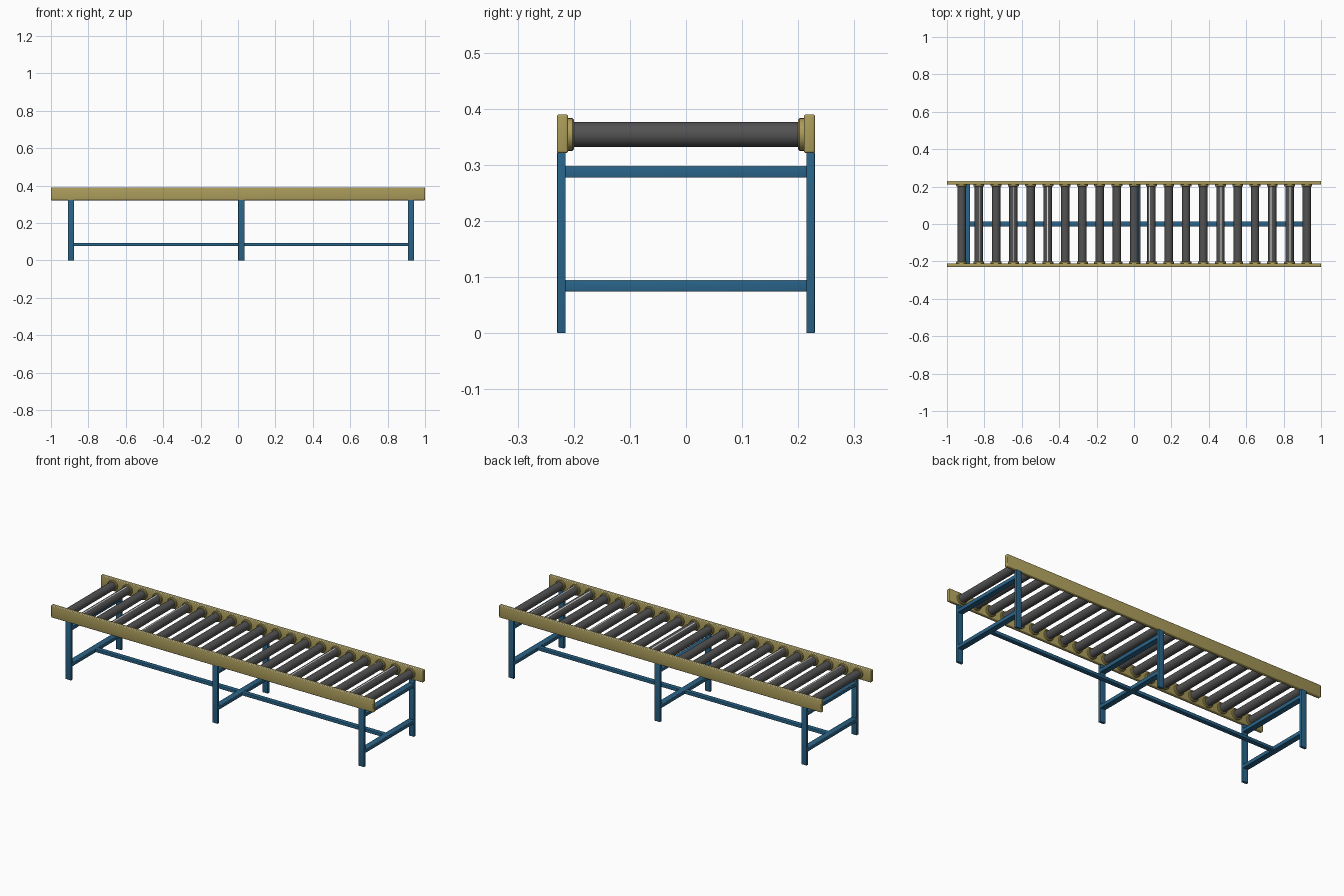
import bpy, bmesh, math

if "Cube" in bpy.data.objects:
    bpy.data.objects.remove(bpy.data.objects["Cube"])


def material(name, rgb):
    m = bpy.data.materials.new(name)
    m.diffuse_color = (*rgb, 1)
    m.use_nodes = True
    m.node_tree.nodes["Principled BSDF"].inputs["Base Color"].default_value = m.diffuse_color
    return m


OLIVE = material("olive paint", (0.41, 0.335, 0.105))
BLUE = material("blue steel", (0.022, 0.127, 0.25))
GREY = material("dark grey roller", (0.085, 0.085, 0.085))
WORN = material("pale worn edge", (0.75, 0.75, 0.73))


def finish(name, bm, *mats):
    mesh = bpy.data.meshes.new(name)
    bmesh.ops.recalc_face_normals(bm, faces=bm.faces)
    bm.to_mesh(mesh)
    bm.free()
    for m in mats:
        mesh.materials.append(m)
    ob = bpy.data.objects.new(name, mesh)
    bpy.context.collection.objects.link(ob)
    bpy.ops.object.select_all(action='DESELECT')
    ob.select_set(True)
    bpy.context.view_layer.objects.active = ob
    bpy.ops.object.shade_smooth_by_angle(angle=math.radians(35))
    return ob


def box(name, x, y, z, mat, bevel=0.001, worn=False):
    """Box from (min, max) ranges with rounded edges, upper long edges worn pale."""
    bm = bmesh.new()
    bmesh.ops.create_cube(bm, size=1)
    for v in bm.verts:
        v.co = [r[0] if c < 0 else r[1] for c, r in zip(v.co, (x, y, z))]
    bmesh.ops.bevel(bm, geom=bm.edges[:], offset=bevel, segments=3,
                    profile=0.5, affect='EDGES')
    bm.normal_update()
    if worn:
        for f in bm.faces:
            if 0.5 < f.normal.z < 0.9 and max(e.calc_length() for e in f.edges) > 0.1:
                f.material_index = 1
    return finish(name, bm, mat, WORN)


def lathe(name, x, z, profile, mat, seam=None, sides=32):
    """Closed round part about the y axis from (y, radius) points; one side may be a pale seam."""
    bm = bmesh.new()
    rings = []
    for y, r in profile:
        rings.append([bm.verts.new((x + r * math.cos(2 * math.pi * i / sides), y,
                                    z + r * math.sin(2 * math.pi * i / sides)))
                      for i in range(sides)])
    for a, b in zip(rings, rings[1:]):
        for i in range(sides):
            j = (i + 1) % sides
            f = bm.faces.new((a[i], a[j], b[j], b[i]))
            f.material_index = int(i == seam)
    bm.faces.new(rings[0])
    bm.faces.new(rings[-1])
    return finish(name, bm, mat, WORN)


# side rails
for side, s in (("front", -1), ("back", 1)):
    y = sorted((s * 0.21, s * 0.23))
    box(f"{side}_rail", (-1, 1), y, (0.321, 0.39), OLIVE, 0.004, True)

# rollers with a bearing collar at each end; some show a pale worn seam
ROLLER_Z = 0.354
SEAMS = {1: 7, 3: 7, 5: 8, 11: 10, 15: 7, 18: 9, 19: 7}
for i in range(21):
    x = -0.922 + i * 0.0923
    lathe(f"roller_{i + 1}", x, ROLLER_Z, [(-0.205, 0.0225), (0.205, 0.0225)],
          GREY, SEAMS.get(i))
    for side, s in (("front", -1), ("back", 1)):
        lathe(f"{side}_bearing_{i + 1}", x, ROLLER_Z,
              [(s * 0.212, 0.029), (s * 0.2025, 0.029), (s * 0.2, 0.0265)], OLIVE)

# leg frames: two legs and two cross bars each
for name, x0 in (("left", -0.909), ("middle", 0.001), ("right", 0.909)):
    xr = (x0, x0 + 0.033)
    for side, s in (("front", -1), ("back", 1)):
        box(f"{name}_{side}_leg", xr, sorted((s * 0.2145, s * 0.2295)), (0, 0.323), BLUE)
    box(f"{name}_upper_cross_bar", xr, (-0.216, 0.216), (0.277, 0.298), BLUE, 0.002, True)
    box(f"{name}_lower_cross_bar", xr, (-0.216, 0.216), (0.074, 0.095), BLUE, 0.002, True)

# long stretchers joining the lower cross bars
box("left_stretcher", (-0.878, 0.002), (-0.0125, 0.0125), (0.077, 0.094), BLUE)
box("right_stretcher", (0.033, 0.91), (-0.0125, 0.0125), (0.077, 0.094), BLUE)
